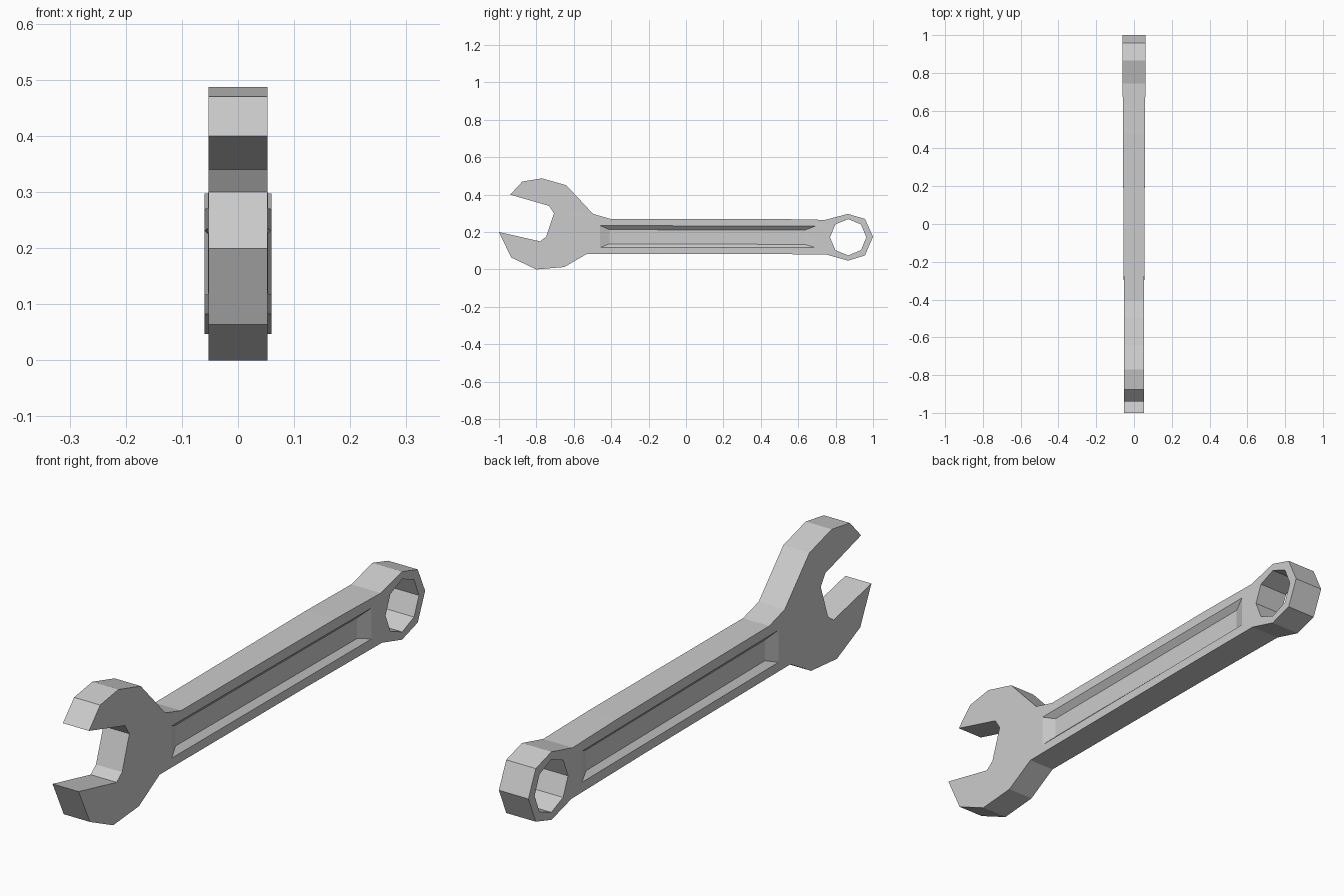
import bpy, bmesh, math

if "Cube" in bpy.data.objects:
    bpy.data.objects.remove(bpy.data.objects["Cube"])

# Side profile (y, z): jaw, handle, ring end
OUTLINE = [(-.94, .40), (-.875, .47), (-.77, .487), (-.64, .45), (-.497, .297),
           (-.407, .271), (.48, .27), (.743, .265), (.866, .297), (.957, .27),
           (1.0, .175), (.957, .075), (.866, .047), (.75, .08), (.32, .083),
           (-.53, .083), (-.65, .013), (-.80, 0), (-.935, .064), (-1.0, .2),
           (-.78, .15), (-.748, .175), (-.706, .30), (-.732, .34)]
# Octagonal ring hole
HOLE = [(.867 + .097 * math.cos(i * math.pi / 4), .172 + .097 * math.sin(i * math.pi / 4))
        for i in range(8)]
# Handle recess: rim and floor
RIM = [(-.46, .117), (.69, .117), (.69, .231), (-.46, .235)]
FLOOR = [(-.41, .137), (.635, .134), (.635, .210), (-.41, .213)]
DEPTH = .02


def half_width(y):
    t = min(max((y + .5) / 1.25, 0), 1)
    return .053 + .007 * t


def add_loop(bm, pts, side, depth=0):
    return [bm.verts.new((side * (half_width(y) - depth), y, z)) for y, z in pts]


def loop_edges(bm, vs):
    return [bm.edges.new((vs[i - 1], vs[i])) for i in range(len(vs))]


def bridge(bm, a, b):
    for i in range(len(a)):
        bm.faces.new((a[i - 1], a[i], b[i], b[i - 1]))


bm = bmesh.new()
outer, holes = [], []
for side in (1, -1):
    out, hole, rim = (add_loop(bm, p, side) for p in (OUTLINE, HOLE, RIM))
    floor = add_loop(bm, FLOOR, side, DEPTH)
    # Side face, pierced by hole and recess
    edges = [e for vs in (out, hole, rim) for e in loop_edges(bm, vs)]
    bmesh.ops.triangle_fill(bm, edges=edges, use_dissolve=False, normal=(side, 0, 0))
    # Sloped recess walls and floor
    bridge(bm, rim, floor)
    bm.faces.new(floor)
    outer.append(out)
    holes.append(hole)

# Rim of the tool and inside of the ring
bridge(bm, *outer)
bridge(bm, *holes)
bmesh.ops.recalc_face_normals(bm, faces=bm.faces[:])

mesh = bpy.data.meshes.new("wrench")
bm.to_mesh(mesh)
bm.free()
bpy.context.collection.objects.link(bpy.data.objects.new("wrench", mesh))
